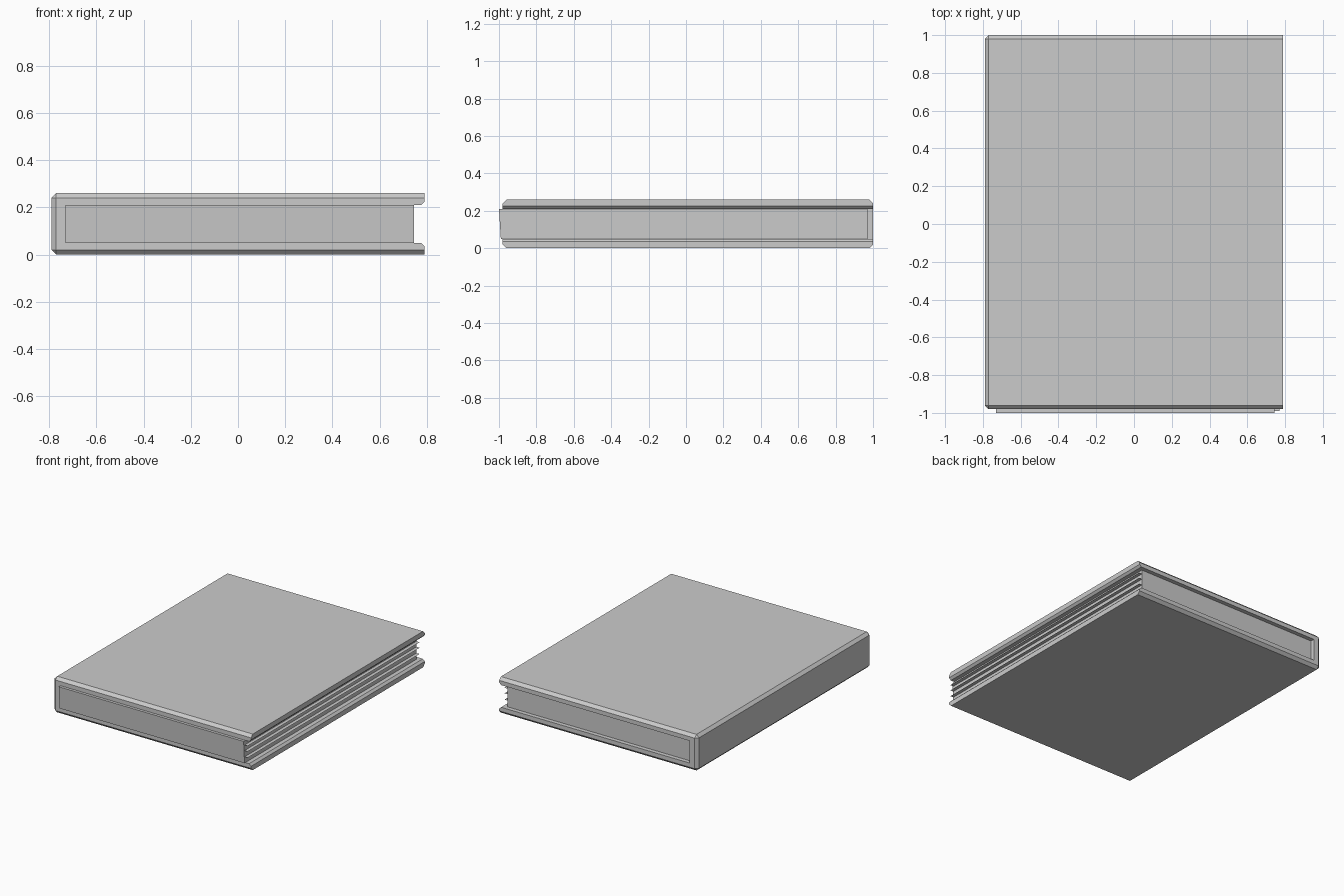
import bpy, bmesh

if "Cube" in bpy.data.objects:
    bpy.data.objects.remove(bpy.data.objects["Cube"])


def mesh_object(name, bm):
    bmesh.ops.remove_doubles(bm, verts=bm.verts, dist=1e-5)
    bmesh.ops.recalc_face_normals(bm, faces=bm.faces)
    me = bpy.data.meshes.new(name)
    bm.to_mesh(me)
    bm.free()
    ob = bpy.data.objects.new(name, me)
    bpy.context.collection.objects.link(ob)
    return ob


def loft(name, rings):
    """Skin a list of closed (x, z) profiles placed at given y values."""
    bm = bmesh.new()
    loops = [[bm.verts.new((x, y, z)) for x, z in prof] for y, prof in rings]
    n = len(loops[0])
    for a, b in zip(loops, loops[1:]):
        for i in range(n):
            j = (i + 1) % n
            bm.faces.new((a[i], a[j], b[j], b[i]))
    bm.faces.new(loops[0])
    bm.faces.new(loops[-1])
    return mesh_object(name, bm)


# Cover: C-shaped section, outer rim chamfered at both ends
inner = [(0.79, 0.225), (0.775, 0.21), (-0.73, 0.21), (-0.73, 0.13),
         (-0.73, 0.05), (0.775, 0.05), (0.79, 0.035)]
outer = [(0.79, 0.0), (-0.77, 0.0), (-0.79, 0.02), (-0.79, 0.13),
         (-0.79, 0.24), (-0.77, 0.26), (0.79, 0.26)]
rim = [(max(x, -0.77), min(max(z, 0.02), 0.24)) for x, z in outer]
loft("cover", [(-0.98, rim + inner), (-0.96, outer + inner),
               (0.98, outer + inner), (1.0, rim + inner)])

# Page block: slightly uneven front edge, recessed at the back
block = [(-0.73, 0.05), (0.745, 0.05), (0.745, 0.13),
         (0.745, 0.21), (-0.73, 0.21), (-0.73, 0.13)]
pages = loft("page_block", [(-0.995, block), (0.97, block)])
for v in pages.data.vertices:
    if v.co.y < 0:
        v.co.y -= (v.co.z - 0.13) / 0.08 * 0.005

# Loose sheets peeking out of the fore edge
for k, z in enumerate((0.095, 0.14, 0.18)):
    bm = bmesh.new()
    bm.faces.new([bm.verts.new((x, y, z)) for x, y in
                  ((0.70, -0.99), (0.77, -0.99), (0.77, 0.97), (0.70, 0.97))])
    mesh_object(f"loose_sheet_{k + 1}", bm)
